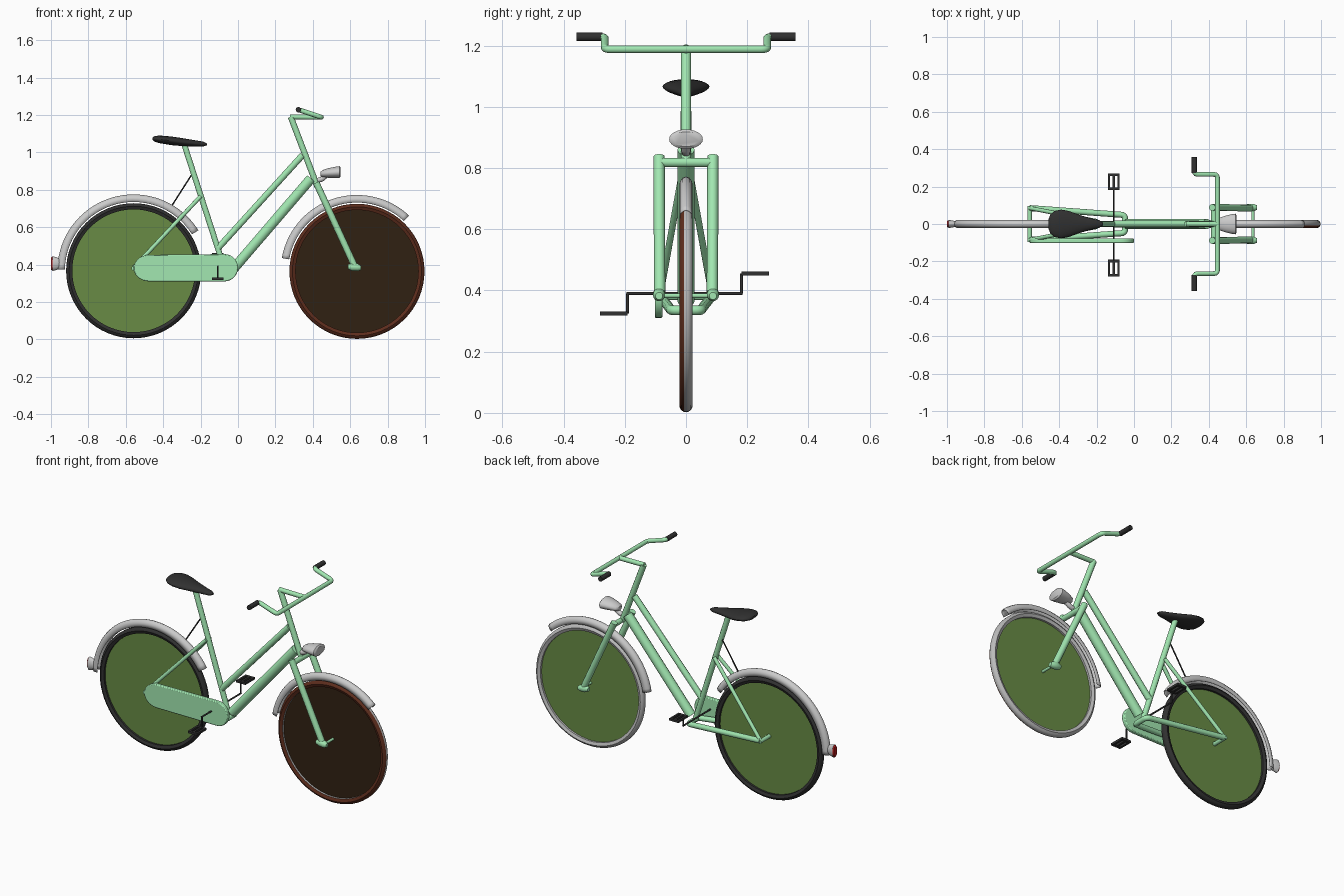
import bpy, bmesh
from math import sin, cos, pi, radians
from mathutils import Vector

if "Cube" in bpy.data.objects:
    bpy.data.objects.remove(bpy.data.objects["Cube"])


def mat(name, r, g, b):
    m = bpy.data.materials.new(name)
    m.diffuse_color = (r, g, b, 1)
    m.use_nodes = True
    m.node_tree.nodes["Principled BSDF"].inputs["Base Color"].default_value = m.diffuse_color
    return m


MINT = mat("mint", .36, .80, .44)
BLACK = mat("black", .03, .03, .03)
GREEN = mat("disc_green", .14, .26, .06)
BROWN = mat("tyre_brown", .11, .026, .012)
UMBER = mat("disc_brown", .03, .015, .006)
GREY = mat("grey", .5, .5, .5)
RED = mat("red", .5, .01, .01)


def finish(name, bm, mats=(), smooth=True):
    bmesh.ops.recalc_face_normals(bm, faces=bm.faces)
    me = bpy.data.meshes.new(name)
    bm.to_mesh(me)
    bm.free()
    ob = bpy.data.objects.new(name, me)
    bpy.context.collection.objects.link(ob)
    for m in mats:
        me.materials.append(m)
    if smooth:
        select(ob)
        bpy.ops.object.shade_smooth_by_angle(angle=radians(40))
    return ob


def select(ob):
    bpy.ops.object.select_all(action='DESELECT')
    ob.select_set(True)
    bpy.context.view_layer.objects.active = ob


def tube(name, pts, r, m=MINT, bend=0):
    """Round tube along a path, with optional rounded bends."""
    pts = [Vector(p) for p in pts]
    path = [pts[0]]
    for a, b, c in zip(pts, pts[1:], pts[2:]):
        p, q = b + (a - b).normalized() * bend, b + (c - b).normalized() * bend
        for i in range(6):
            t = i / 5
            path.append(p * (1 - t) ** 2 + b * 2 * t * (1 - t) + q * t * t)
    path.append(pts[-1])
    cu = bpy.data.curves.new(name, 'CURVE')
    cu.dimensions = '3D'
    cu.bevel_depth, cu.bevel_resolution, cu.use_fill_caps = r, 3, True
    sp = cu.splines.new('POLY')
    sp.points.add(len(path) - 1)
    for s, p in zip(sp.points, path):
        s.co = (*p, 1)
    ob = bpy.data.objects.new(name, cu)
    bpy.context.collection.objects.link(ob)
    if m:
        cu.materials.append(m)
    select(ob)
    bpy.ops.object.convert(target='MESH')
    bpy.ops.object.shade_smooth_by_angle(angle=radians(40))
    return ob


def skin(bm, rings, loop_ring, loop_all=False, caps=False):
    vs = [[bm.verts.new(p) for p in ring] for ring in rings]
    n = len(vs[0])
    for a, b in zip(vs, vs[1:] + vs[:1] if loop_all else vs[1:]):
        for i in range(n if loop_ring else n - 1):
            j = (i + 1) % n
            bm.faces.new((a[i], a[j], b[j], b[i]))
    if caps:
        bm.faces.new(vs[0])
        bm.faces.new(vs[-1])


def lathe(name, prof, cx, cz, a0=0, a1=360, closed=True, mats=()):
    """Revolve (radius, y) profile about a wheel axle."""
    full = a1 - a0 == 360
    n = 64 if full else 40
    angs = [radians(a0 + (a1 - a0) * i / n) for i in range(n if full else n + 1)]
    bm = bmesh.new()
    skin(bm, [[(cx + r * cos(a), y, cz + r * sin(a)) for r, y in prof] for a in angs], closed, full)
    return finish(name, bm, mats)


def loft(name, stations, m=None, n=24):
    """Skin ellipses (x, z, half width, half height) along x."""
    bm = bmesh.new()
    skin(bm, [[(x, w * cos(2 * pi * i / n), z + h * sin(2 * pi * i / n)) for i in range(n)]
              for x, z, w, h in stations], True, caps=True)
    return finish(name, bm, [m] if m else [])


def two_tone(ob):
    for p in ob.data.polygons:
        p.material_index = 0 if p.center.y < -.009 else 1


RX, RZ, FX, FZ = -.558, .367, .636, .364

# wheels: tyre ring and solid disc
tyre = [(.328, -.014), (.345, -.021), (.355, -.016), (.361, -.007),
        (.361, .007), (.355, .016), (.345, .021), (.328, .014)]
lathe("rear_tyre", tyre, RX, RZ, mats=[BLACK])
two_tone(lathe("front_tyre", tyre, FX, FZ, mats=[BROWN, GREY]))
for name, cx, cz, mats in (("rear_disc", RX, RZ, [GREEN, GREEN]), ("front_disc", FX, FZ, [UMBER, GREEN])):
    bm = bmesh.new()
    skin(bm, [[(cx + .335 * cos(i * pi / 32), y, cz + .335 * sin(i * pi / 32)) for i in range(64)]
              for y in (-.002, .002)], True, caps=True)
    ob = finish(name, bm, mats)
    for p in ob.data.polygons:
        p.material_index = 0 if p.center.y < -.001 else 1

# mudguards
guard = [(.368, -.022), (.392, -.02), (.404, -.011), (.408, 0), (.404, .011), (.392, .02), (.368, .022)]
for name, cx, cz, a0, a1 in (("rear_mudguard", RX, RZ, 32, 179), ("front_mudguard", FX, FZ, 47, 170)):
    g = lathe(name, guard, cx, cz, a0, a1, closed=False)
    s = g.modifiers.new("thickness", 'SOLIDIFY')
    s.thickness = .003

# main frame
tube("seat_tube", [(-.29, 0, 1.05), (-.062, 0, .345)], .016)
tube("top_tube", [(-.105, 0, .49), (.345, 0, .985)], .018)
tube("down_tube", [(-.035, 0, .365), (.39, 0, .86)], .028)
tube("steering_tube", [(.282, 0, 1.19), (.425, 0, .815)], .017)
tube("chain_stays", [(RX, -.085, .383), (-.048, -.048, .335), (-.048, .048, .335), (RX, .085, .383)],
     .016, bend=.02)
tube("rear_axle", [(RX, -.095, .38), (RX, .095, .38)], .012)
for s in (-1, 1):
    tube("seat_stay", [(-.2, s * .016, .765), (RX, s * .085, .383)], .011)
tube("mudguard_strut", [(-.36, .006, .705), (-.245, .006, .885)], .004, BLACK)

# front fork
tube("fork_crown", [(.428, -.088, .818), (.428, .088, .818)], .016)
for s in (-1, 1):
    tube("fork_leg", [(.418, s * .088, .838), (.622, s * .086, .395)], .0185)
    loft_pts = [(.588, .388, .012, .012), (.61, .388, .02, .022), (.64, .385, .02, .02), (.657, .382, .012, .012)]
    foot = loft("fork_foot", loft_pts, MINT, 16)
    foot.location.y = s * .088
tube("front_axle", [(FX, -.09, .383), (FX, .09, .383)], .008)

# handlebar, stem and grips
tube("stem", [(.278, 0, 1.19), (.446, 0, 1.188)], .014)
tube("handlebar", [(.323, -.29, 1.228), (.323, -.265, 1.228), (.446, -.265, 1.188),
                   (.446, .265, 1.188), (.323, .265, 1.228), (.323, .29, 1.228)], .013, bend=.02)
for s in (-1, 1):
    tube("grip", [(.323, s * .273, 1.228), (.323, s * .358, 1.228)], .0145, BLACK)

# saddle
loft("saddle", [(-.457, 1.072, .025, .006), (-.448, 1.072, .05, .014), (-.425, 1.07, .07, .02),
                (-.39, 1.066, .077, .022), (-.35, 1.061, .07, .023), (-.29, 1.054, .048, .021),
                (-.23, 1.048, .03, .017), (-.185, 1.044, .02, .013), (-.167, 1.043, .008, .005)], BLACK)

# chain case: rounded slab on the front side
bm = bmesh.new()
outline = [(-.072 + .072 * cos(a), .383 + .073 * sin(a)) for a in [radians(-90 + 12 * i) for i in range(16)]]
outline += [(-.475 + .083 * cos(a), .381 + .071 * sin(a)) for a in [radians(90 + 12 * i) for i in range(16)]]
skin(bm, [[(x, y, z) for x, z in outline] for y in (-.102, -.077)], True, caps=True)
case = finish("chain_case", bm, [MINT])
b = case.modifiers.new("soft_edge", 'BEVEL')
b.width, b.segments, b.limit_method = .005, 2, 'ANGLE'

# cranks and pedals
CX = -.108
tube("crank_axle", [(CX, -.195, .39), (CX, .184, .39)], .005, BLACK)
for s, z, y0 in ((-1, .325, .191), (1, .455, .181)):
    tube("crank_arm", [(CX, s * y0, .39), (CX, s * y0, z)], .005, BLACK)
    bm = bmesh.new()
    bars = [(dx, .045, .012, .09) for dx in (-.025, 0, .025)] + [(0, dy, .062, .014) for dy in (.007, .083)]
    for dx, dy, sx, sy in bars:
        vs = bmesh.ops.create_cube(bm, size=1)["verts"]
        for v in vs:
            v.co = Vector((CX + dx + v.co.x * sx, s * (y0 + dy) + v.co.y * sy, z + v.co.z * .013))
    finish("pedal", bm, [BLACK], smooth=False)

# head lamp and tail lamp
loft("head_lamp", [(.442, .884, .018, .012), (.452, .886, .032, .019), (.485, .89, .043, .026),
                   (.525, .893, .053, .031), (.542, .894, .055, .032), (.549, .894, .045, .024)])
tube("head_lamp_bracket", [(.425, 0, .85), (.45, 0, .857), (.475, 0, .88)], .014, None, bend=.01)
loft("tail_lamp", [(-.955, .405, .014, .026), (-.97, .405, .019, .034), (-.993, .405, .021, .04)])
loft("tail_lens", [(-.992, .405, .02, .038), (-1.0, .405, .016, .032)], RED)
